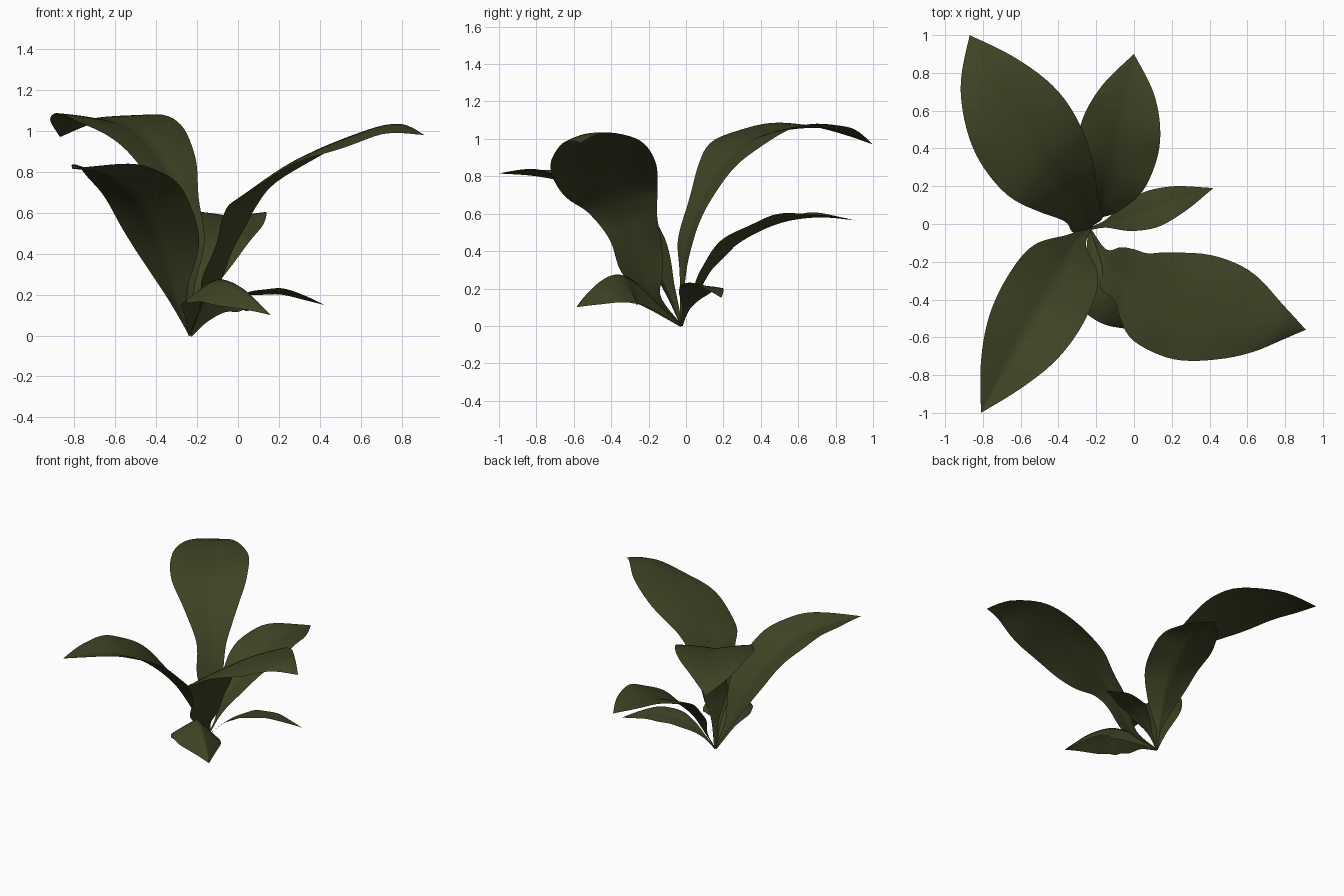
import bpy, bmesh, math
from mathutils import Vector

green = bpy.data.materials.new("olive leaf green")
green.diffuse_color = (0.050, 0.056, 0.018, 1)

BASE = (-0.235, -0.025, 0.0, 0.008)
UP = Vector((0, 0, 1))


def spline(pts, t):
    """Catmull-Rom through 4D points (x, y, z, half width), t in 0..1."""
    n = len(pts) - 1
    i = min(int(t * n), n - 1)
    f = t * n - i
    p = [Vector(pts[max(0, min(n, i + k))]) for k in (-1, 0, 1, 2)]
    return 0.5 * (2 * p[1] + (p[2] - p[0]) * f
                  + (2 * p[0] - 5 * p[1] + 4 * p[2] - p[3]) * f * f
                  + (3 * p[1] - p[0] - 3 * p[2] + p[3]) * f ** 3)


def leaf(name, pts, fold, curl, roll=(0, 0), local=0.5, wave=0.03, rows=48, cols=6):
    """Blade swept along its midrib: fold and roll = (base, tip) lift of both halves
    and tilt, curl bends the edges, local = how far the blade follows the midrib."""
    pts = [BASE] + pts
    chord = (Vector(pts[-1]) - Vector(pts[0])).to_3d()
    chord.z = 0
    chord.normalize()
    bm = bmesh.new()
    grid = []
    for r in range(rows + 1):
        t = r / rows
        p = spline(pts, t)
        tan = (spline(pts, min(1, t + 0.02)) - spline(pts, max(0, t - 0.02))).to_3d()
        flat = Vector((tan.x, tan.y, 0)).normalized() * local + chord * (1 - local)
        side = flat.cross(UP).normalized()
        normal = side.cross(tan).normalized()
        a = roll[0] * (1 - t) + roll[1] * t
        side, normal = (side * math.cos(a) - normal * math.sin(a),
                        normal * math.cos(a) + side * math.sin(a))
        w = max(p[3], 0.0)
        row = []
        for c in range(-cols, cols + 1):
            u = c / cols
            lift = (fold[0] * (1 - t) + fold[1] * t) * abs(u) + curl * u * u
            ripple = wave * u * u * math.sin(t * 26 + (1.7 if u > 0 else 0))
            co = p.to_3d() + side * (u * w) + normal * (w * (lift + ripple))
            row.append(bm.verts.new(co))
        grid.append(row)
    for a, b in zip(grid, grid[1:]):
        for k in range(2 * cols):
            bm.faces.new((a[k], a[k + 1], b[k + 1], b[k]))
    bmesh.ops.remove_doubles(bm, verts=bm.verts, dist=0.0003)
    for f in bm.faces:
        f.smooth = True
    me = bpy.data.meshes.new(name)
    bm.to_mesh(me)
    bm.free()
    me.materials.append(green)
    ob = bpy.data.objects.new(name, me)
    bpy.context.collection.objects.link(ob)


# Large leaves: midrib points with half widths
leaf("back_left_leaf", [
    (-0.24, -0.015, 0.24, 0.03), (-0.25, 0.01, 0.45, 0.09), (-0.285, 0.08, 0.66, 0.105),
    (-0.37, 0.19, 0.85, 0.185), (-0.49, 0.34, 0.99, 0.265), (-0.63, 0.56, 1.05, 0.27),
    (-0.77, 0.79, 1.05, 0.17), (-0.87, 1.0, 0.97, 0.0)], (0.25, 0.15), -0.08)
leaf("front_right_leaf", [
    (-0.165, -0.17, 0.15, 0.04), (-0.12, -0.235, 0.28, 0.12), (-0.05, -0.27, 0.46, 0.145),
    (0.0, -0.33, 0.60, 0.19), (0.09, -0.39, 0.715, 0.255), (0.30, -0.44, 0.865, 0.295),
    (0.53, -0.485, 0.965, 0.25), (0.74, -0.545, 1.025, 0.125), (0.91, -0.56, 0.98, 0.0)],
    (0.2, -0.05), -0.1, (0.0, 0.25), 0.1)
leaf("front_left_leaf", [
    (-0.31, -0.10, 0.19, 0.06), (-0.38, -0.24, 0.44, 0.195), (-0.48, -0.42, 0.64, 0.235),
    (-0.59, -0.61, 0.755, 0.215), (-0.70, -0.80, 0.80, 0.13), (-0.81, -1.0, 0.815, 0.0)],
    (0.28, 0.35), -0.05, wave=0.02)

# Medium and small leaves
leaf("back_leaf", [
    (-0.20, 0.04, 0.13, 0.02), (-0.16, 0.13, 0.29, 0.11), (-0.11, 0.28, 0.44, 0.19),
    (-0.07, 0.49, 0.545, 0.215), (-0.03, 0.70, 0.58, 0.145), (0.0, 0.90, 0.565, 0.0)],
    (0.35, 0.2), -0.08)
leaf("right_small_leaf", [
    (-0.15, 0.0, 0.09, 0.02), (-0.03, 0.035, 0.17, 0.075), (0.10, 0.08, 0.21, 0.10),
    (0.25, 0.135, 0.205, 0.07), (0.42, 0.19, 0.15, 0.0)], (0.18, 0.1), -0.1, (-0.15, -0.15))
leaf("front_small_leaf", [
    (-0.205, -0.15, 0.13, 0.07), (-0.165, -0.27, 0.235, 0.15), (-0.085, -0.37, 0.275, 0.175),
    (0.03, -0.475, 0.225, 0.14), (0.16, -0.585, 0.10, 0.0)], (-0.75, -0.6), -0.1, (-0.15, -0.1))
